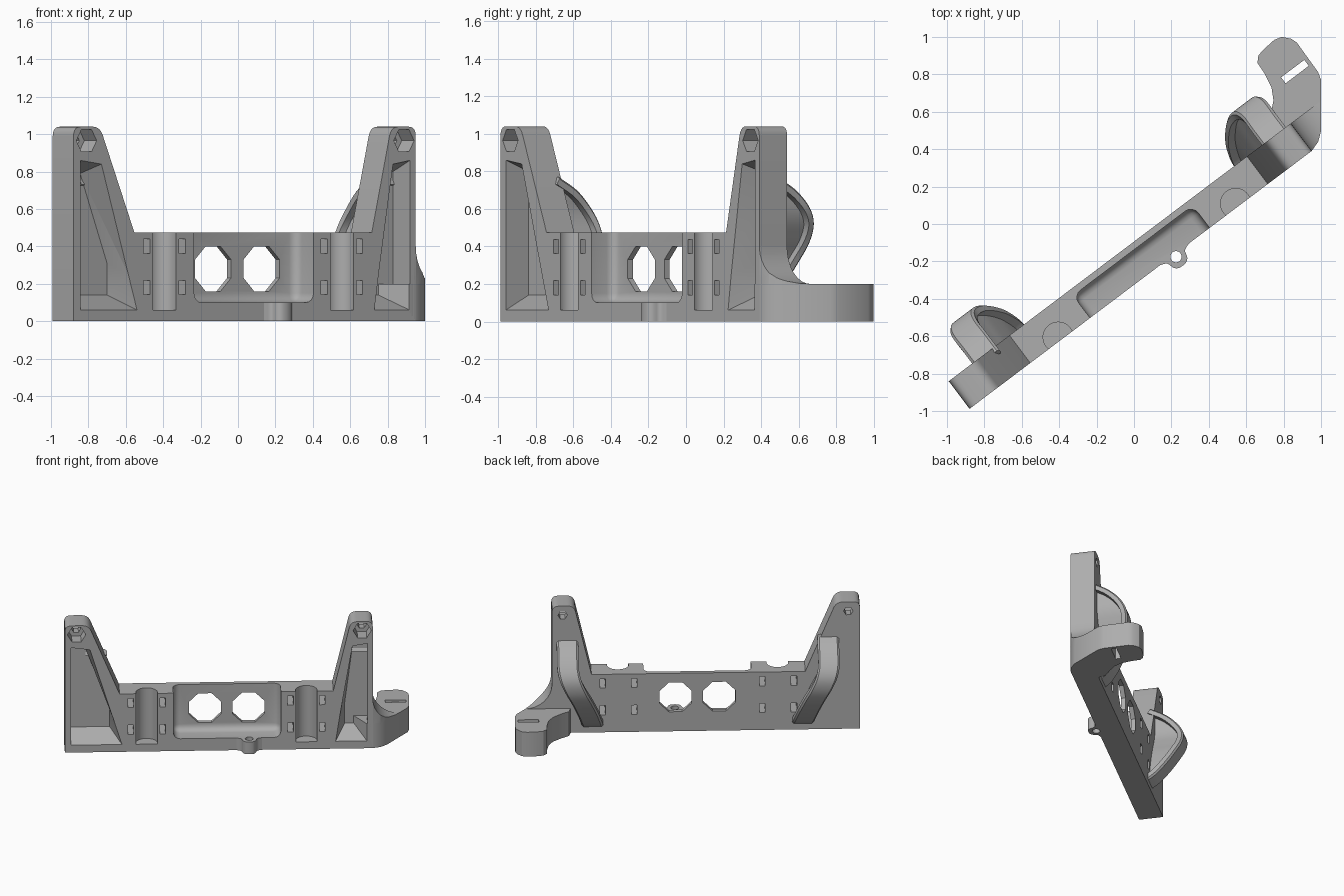
import bpy, bmesh, math
from mathutils import Matrix, Vector

if "Cube" in bpy.data.objects:
    bpy.data.objects.remove(bpy.data.objects["Cube"], do_unlink=True)

TURN = Matrix.Rotation(math.radians(37), 4, 'Z')
FRONT, BACK = -0.26, -0.075

grey = bpy.data.materials.new("mid_grey")
grey.use_nodes = True
grey.diffuse_color = (0.42, 0.42, 0.42, 1)
grey.node_tree.nodes["Principled BSDF"].inputs["Base Color"].default_value = (0.42, 0.42, 0.42, 1)


def loft(name, rings, bevel=0.0, segments=3):
    """Solid through matching rings of 3D points, capped at both ends."""
    bm = bmesh.new()
    vs = [[bm.verts.new(p) for p in r] for r in rings]
    n = len(rings[0])
    for a, b in zip(vs, vs[1:]):
        for i in range(n):
            j = (i + 1) % n
            bm.faces.new((a[i], a[j], b[j], b[i]))
    bm.faces.new(vs[0])
    bm.faces.new(vs[-1])
    bmesh.ops.recalc_face_normals(bm, faces=bm.faces)
    if bevel:
        edges = [e for e in bm.edges if e.calc_face_angle(0) > 0.6]
        bmesh.ops.bevel(bm, geom=edges, offset=bevel, segments=segments,
                        affect='EDGES', profile=0.5, clamp_overlap=True)
    me = bpy.data.meshes.new(name)
    bm.to_mesh(me)
    bm.free()
    me.materials.append(grey)
    ob = bpy.data.objects.new(name, me)
    bpy.context.collection.objects.link(ob)
    return ob


def upright(name, outline, v0, v1, **kw):
    """Outline in length and height, extruded through the depth."""
    return loft(name, [[(u, v, z) for u, z in outline] for v in (v0, v1)], **kw)


def flat(name, outline, z0, z1, **kw):
    """Outline on the ground plane, extruded upward."""
    return loft(name, [[(u, v, z) for u, v in outline] for z in (z0, z1)], **kw)


def ngon(cx, cy, r, n, phase=0.0):
    return [(cx + r * math.cos(phase + i * math.tau / n),
             cy + r * math.sin(phase + i * math.tau / n)) for i in range(n)]


def rect(x0, x1, y0, y1):
    return [(x0, y0), (x1, y0), (x1, y1), (x0, y1)]


def boolean(target, cutter, mode='DIFFERENCE'):
    m = target.modifiers.new("cut", 'BOOLEAN')
    m.operation, m.object, m.solver = mode, cutter, 'EXACT'
    bpy.context.view_layer.objects.active = target
    bpy.ops.object.modifier_apply(modifier=m.name)
    bpy.data.objects.remove(cutter, do_unlink=True)


def rounded(points):
    """Polygon with a radius at each corner."""
    out = []
    for i, (x, y, r) in enumerate(points):
        p = Vector((x, y))
        a = (Vector(points[i - 1][:2]) - p).normalized()
        b = (Vector(points[(i + 1) % len(points)][:2]) - p).normalized()
        if r == 0:
            out.append((x, y))
            continue
        for k in range(6):
            t = k / 5
            q = p + a * r * (1 - t) ** 2 + b * r * t ** 2
            out.append((q.x, q.y))
    return out


# Main bar with two uprights
body = upright("bracket_body", rounded([
    (-1.297, 0, 0), (0.994, 0, 0), (0.994, 1.04, .05), (0.83, 1.04, .05),
    (0.70, 0.475, 0), (-0.89, 0.475, 0), (-1.12, 1.04, .05), (-1.297, 1.04, .05)]),
    FRONT, BACK)

# Centre recess, then the two octagonal windows in its back wall
boolean(body, loft("recess_cutter", [[(u, v, z) for u, v in rect(-.49, .31, -.36, -.11)]
                                     for z in (.1, .7)], bevel=.05, segments=4))
for u in (-0.25, 0.075):
    boolean(body, upright("window_cutter", ngon(u, .28, .13, 8, math.pi / 8), -.2, 0))

# Round grooves with strap slots on both sides
for u in (-0.688, 0.50):
    boolean(body, flat("groove_cutter", ngon(u, -.24, .081, 40), .06, .7))
    for du in (-.118, .118):
        for z in (.18, .40):
            boolean(body, upright("slot_cutter", rect(u + du - .021, u + du + .021,
                                                      z - .038, z + .038), -.4, .1))

# Tapered pockets in the uprights
pockets = [
    ([(-1.25, .06), (-.872, .06), (-.93, .25), (-1.11, .84), (-1.25, .86)],
     [(-1.25, .14), (-.96, .14), (-.96, .31), (-1.14, .79), (-1.25, .80)]),
    ([(.955, .06), (.717, .06), (.745, .25), (.842, .84), (.955, .86)],
     [(.955, .14), (.79, .14), (.79, .31), (.85, .79), (.955, .80)])]
for front, back in pockets:
    boolean(body, loft("pocket_cutter", [[(u, FRONT - .001, z) for u, z in front],
                                         [(u, -.11, z) for u, z in back]]))

# Hexagonal nut seats and bolt holes
for u in (-1.21, 0.915):
    boolean(body, upright("nut_cutter", ngon(u, .965, .068, 6), -.4, -.15))
    boolean(body, upright("bolt_cutter", ngon(u, .965, .035, 6), -.2, .1))

# Small screw ear on the front edge
ear = flat("screw_ear", rounded([(-.05, -.25, 0), (-.02, FRONT, .02), (.02, -.275, .02),
                                 (.025, -.335, .045), (.123, -.335, .045),
                                 (.128, -.275, .02), (.17, FRONT, .02), (.2, -.25, 0)]), 0, .1)
hole = ngon(.074, -.275, .03, 24)
boolean(ear, flat("ear_hole_cutter", hole, -.1, .3))
boolean(body, flat("body_hole_cutter", hole, -.1, .3))

# Hooked tail beyond the right upright
tail_outline = [
    (.95, FRONT), (.994, FRONT), (1.052, -.241), (1.10, -.203), (1.262, .013), (1.275, .057),
    (1.279, .251), (1.267, .285), (1.233, .323), (1.192, .335), (1.111, .328), (1.073, .319),
    (1.045, .29), (1.041, .218), (1.027, .141), (.993, .079), (.932, .024), (.87, -.02), (.85, -.1)]
tail = flat("hook_tail", tail_outline, 0, .2)
boolean(tail, flat("tail_slot_cutter", rect(1.10, 1.255, .113, .153), -.1, .4))

# Concave fillet joining the tail to the upright
arc = [(1.20 - .206 * math.sin(a), .40 - .2 * math.cos(a))
       for a in (i * math.pi / 16 for i in range(9))]
fillet = upright("tail_fillet", [(.96, .15), (1.2, .15)] + arc + [(.96, .40)], FRONT, BACK)
boolean(fillet, flat("fillet_cutter", tail_outline, .1, .6), 'INTERSECT')


# Curved rear braces, each a wide flange on a thin web
PATH = [Vector(p) for p in (
    (.88, -.10, .77), (.88, .02, .70), (.88, .11, .61), (.86, .155, .52), (.82, .155, .42),
    (.775, .12, .32), (.73, .06, .2), (.70, -.02, .09), (.69, -.10, .03))]


def spline(pts, steps=5):
    """Smooth path through the points."""
    ext = [2 * pts[0] - pts[1]] + pts + [2 * pts[-1] - pts[-2]]
    out = []
    for a, b, c, d in zip(ext, ext[1:], ext[2:], ext[3:]):
        for k in range(steps):
            t = k / steps
            out.append(b + (c - a) * t / 2 + (2 * a - 5 * b + 4 * c - d) * t * t / 2
                       + (3 * b - a - 3 * c + d) * t ** 3 / 2)
    return out + [pts[-1]]


parts = [body, ear, tail, fillet]
for side in ("right", "left"):
    path = spline([p if side == "right" else Vector((-.18 - p.x, p.y, p.z)) for p in PATH])
    flange, web = [], []
    for i, p in enumerate(path):
        d = path[min(i + 1, len(path) - 1)] - path[max(i - 1, 0)]
        n = Vector((0, -d.z, d.y)).normalized()
        inner = p - n * .045
        section = [(-.08, .012), (-.066, 0), (.066, 0), (.08, .012), (.08, .045), (-.08, .045)]
        flange.append([p - n * depth + Vector((w, 0, 0)) for w, depth in section])
        v = max(inner.y + .01, -.085)
        web.append([(inner.x - .035, v, inner.z), (inner.x + .035, v, inner.z),
                    (inner.x + .035, -.1, inner.z), (inner.x - .035, -.1, inner.z)])
    parts += [loft(side + "_brace_flange", flange), loft(side + "_brace_web", web)]

# Turn everything into place and smooth the curved faces
bpy.ops.object.select_all(action='DESELECT')
for ob in parts:
    ob.data.transform(TURN)
    ob.select_set(True)
bpy.context.view_layer.objects.active = body
bpy.ops.object.shade_smooth_by_angle(angle=math.radians(30))
